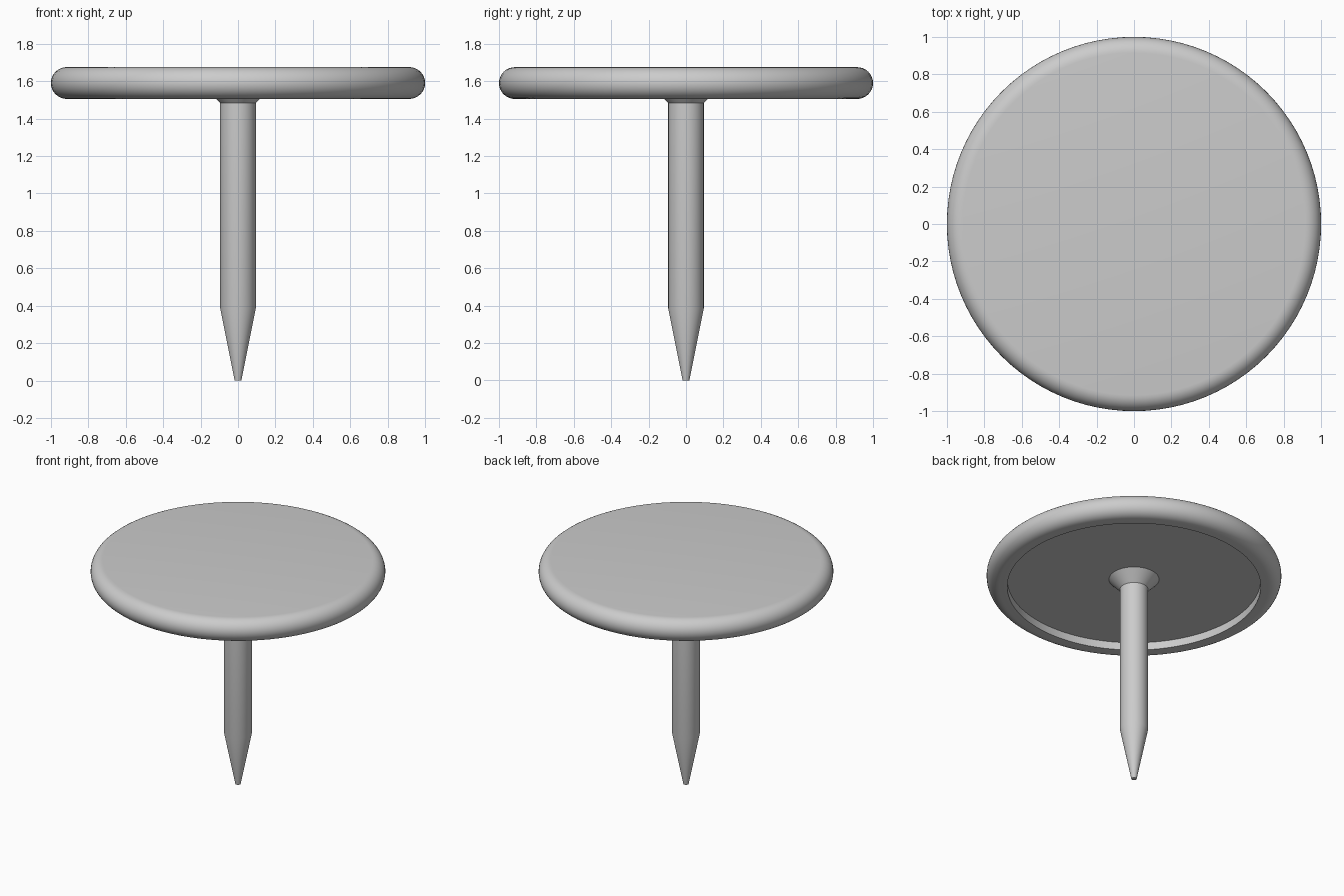
import bpy
import bmesh
import math

if "Cube" in bpy.data.objects:
    bpy.data.objects.remove(bpy.data.objects["Cube"], do_unlink=True)

SEGMENTS = 96
TOP, BOTTOM = 1.675, 1.505      # head thickness
FLOOR = 1.562                   # underside recess level
COLLAR_R = 0.17

steel = bpy.data.materials.new("grey steel")
steel.use_nodes = True
colour = (0.6, 0.6, 0.6, 1)
steel.diffuse_color = colour
steel.node_tree.nodes["Principled BSDF"].inputs["Base Color"].default_value = colour


def lathe(name, profile):
    """Turn a (radius, height) profile around the z axis."""
    bm = bmesh.new()
    verts = [bm.verts.new((r, 0, z)) for r, z in profile]
    edges = [bm.edges.new(pair) for pair in zip(verts, verts[1:])]
    bmesh.ops.spin(bm, geom=verts + edges, cent=(0, 0, 0), axis=(0, 0, 1),
                   angle=math.tau, steps=SEGMENTS, use_merge=True)
    bmesh.ops.remove_doubles(bm, verts=bm.verts, dist=1e-5)
    bmesh.ops.recalc_face_normals(bm, faces=bm.faces)
    mesh = bpy.data.meshes.new(name)
    bm.to_mesh(mesh)
    bm.free()
    mesh.materials.append(steel)
    obj = bpy.data.objects.new(name, mesh)
    bpy.context.collection.objects.link(obj)
    bpy.ops.object.select_all(action="DESELECT")
    obj.select_set(True)
    bpy.context.view_layer.objects.active = obj
    bpy.ops.object.shade_smooth_by_angle(angle=math.radians(25))
    # Keep the normals pointing outwards
    up = [p for p in mesh.polygons if abs(p.normal.z) < 0.5]
    outer = max(up, key=lambda p: p.center.xy.length)
    if outer.normal.xy.dot(outer.center.xy) < 0:
        mesh.flip_normals()
    return obj


# Head: flat disc with a half-round rim and a shallow recess underneath
half = (TOP - BOTTOM) / 2
steps = 16
rim = []
for i in range(steps + 1):
    a = math.pi / 2 - math.pi * i / steps
    rim.append((1 - half + half * math.cos(a), BOTTOM + half + half * math.sin(a)))
lathe("head", [(0, TOP)] + rim + [(0.86, BOTTOM), (0.86, FLOOR), (COLLAR_R, FLOOR)])

# Pin: flared collar, straight shank, tapered point with a blunt end
lathe("pin", [(COLLAR_R, FLOOR), (0.095, 1.483), (0.095, 0.385), (0.018, 0), (0, 0)])
